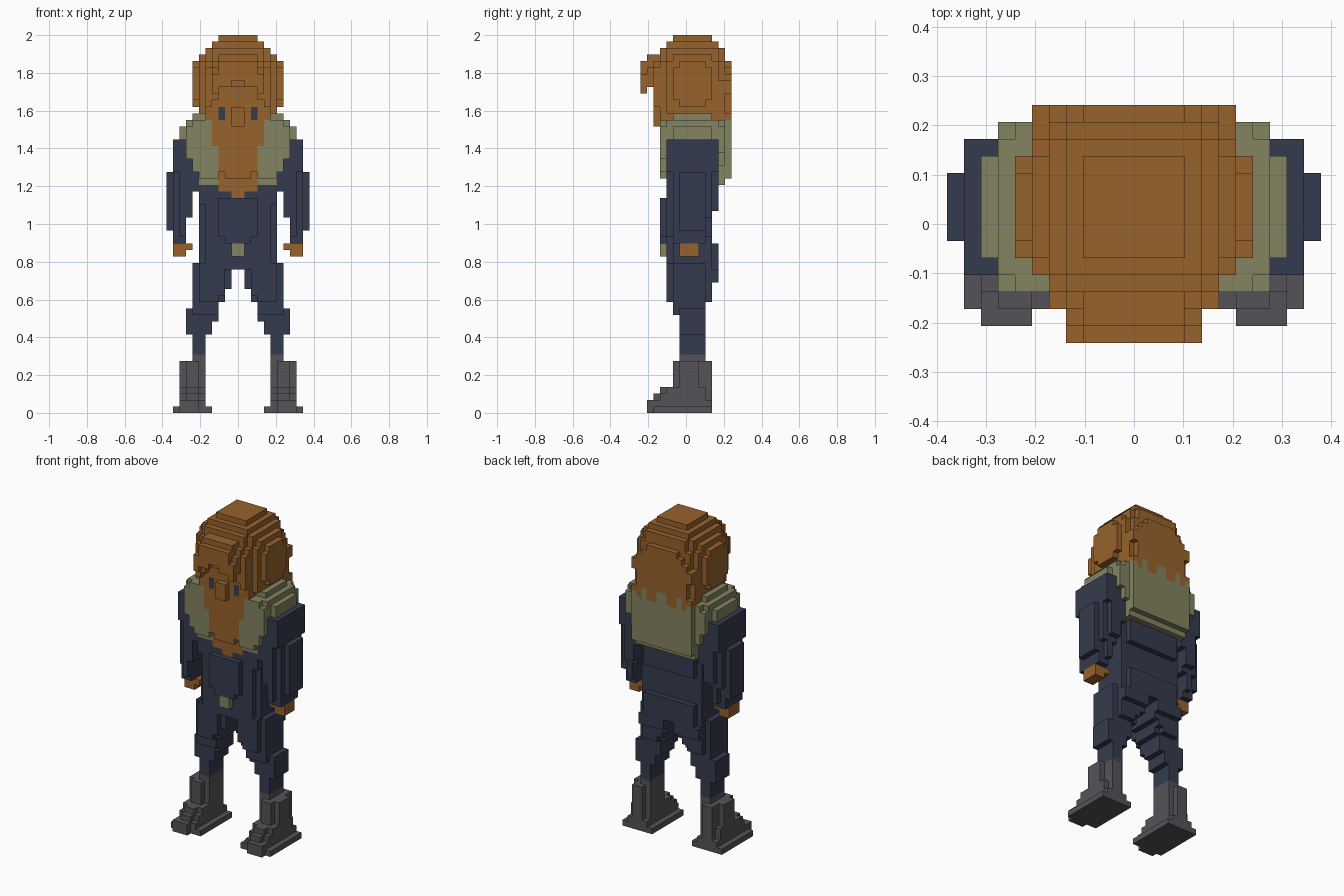
import bpy, bmesh, math

if "Cube" in bpy.data.objects:
    bpy.data.objects.remove(bpy.data.objects["Cube"])

U = 2 / 58          # edge length of one small cube


def material(name, r, g, b):
    m = bpy.data.materials.new(name)
    lin = [((c / 255 + 0.055) / 1.055) ** 2.4 for c in (r, g, b)]
    m.diffuse_color = (*lin, 1)
    m.use_nodes = True
    m.node_tree.nodes["Principled BSDF"].inputs["Base Color"].default_value = m.diffuse_color
    return m


BROWN = material("hair_brown", 151, 98, 44)
OLIVE = material("fur_olive", 131, 131, 97)
NAVY = material("cloth_navy", 53, 59, 78)
GREY = material("boot_grey", 84, 83, 88)

parts, taken = [], set()


def wide(h, y0, y1, z0, z1):
    """Box centred on x = 0."""
    return [(-h, h, y0, y1, z0, z1)]


def pair(x0, x1, y0, y1, z0, z1):
    """Box on the +x side and its mirror."""
    return [(x0, x1, y0, y1, z0, z1), (-x1, -x0, y0, y1, z0, z1)]


def part(name, mat, *groups):
    """Fill the boxes with cubes; parts listed first keep shared cubes."""
    cells = {(x, y, z) for g in groups for a, b, c, d, e, f in g
             for x in range(a, b) for y in range(c, d) for z in range(e, f)}
    cells -= taken
    taken.update(cells)
    parts.append((name, mat, cells))


def build(name, mat, cells):
    """Skin the cubes with their exposed faces and merge flat areas."""
    bm = bmesh.new()
    verts = {}

    def vert(p):
        if p not in verts:
            verts[p] = bm.verts.new([c * U for c in p])
        return verts[p]

    for c in sorted(cells):
        for axis in range(3):
            for s in (0, 1):
                n = list(c)
                n[axis] += 2 * s - 1
                if tuple(n) in taken:
                    continue
                quad = []
                for i, j in ((0, 0), (1, 0), (1, 1), (0, 1)):
                    p = list(c)
                    p[axis] += s
                    p[(axis + 1) % 3] += i
                    p[(axis + 2) % 3] += j
                    quad.append(vert(tuple(p)))
                bm.faces.new(quad if s else quad[::-1])
    bmesh.ops.dissolve_limit(bm, angle_limit=math.radians(1),
                             verts=bm.verts[:], edges=bm.edges[:])
    me = bpy.data.meshes.new(name)
    bm.to_mesh(me)
    bm.free()
    me.materials.append(mat)
    bpy.context.collection.objects.link(bpy.data.objects.new(name, me))


# Face details
part("eyes", NAVY, pair(2, 3, -4, -3, 45, 47))
part("nose", BROWN, wide(1, -5, -3, 44, 47))
part("buckle", OLIVE, wide(1, -4, -3, 24, 26))

# Beard narrowing to a tip
part("beard", BROWN,
     wide(5, -3, -2, 41, 45), wide(4, -4, -2, 41, 45),
     wide(4, -3, -2, 38, 41), wide(3, -4, -2, 37, 41),
     wide(3, -3, -2, 34, 37), wide(2, -4, -2, 36, 37),
     wide(1, -3, -2, 33, 35))

# Rounded head
part("head", BROWN,
     wide(3, -2, 4, 40, 58), wide(4, -3, 5, 40, 57),
     wide(4, -4, 6, 45, 56), wide(5, -3, 5, 45, 56),
     wide(5, -4, 6, 45, 54), wide(6, -2, 4, 46, 55),
     wide(6, -3, 5, 46, 54), wide(6, 4, 6, 48, 51),
     wide(7, -1, 3, 47, 54), wide(7, -2, 4, 48, 53))

# Fringe overhanging the face, and ragged back hair
part("fringe", BROWN,
     wide(5, -5, -3, 50, 53), wide(4, -5, -3, 50, 54),
     pair(3, 5, -5, -3, 48, 50), pair(4, 5, -5, -3, 47, 48),
     wide(3, -6, -4, 50, 55), wide(4, -6, -4, 50, 53),
     pair(1, 4, -7, -4, 50, 52), wide(3, -7, -4, 51, 54),
     pair(3, 4, -7, -6, 49, 50))
part("back_hair", BROWN,
     wide(3, 5, 7, 46, 54), wide(4, 5, 7, 46, 53),
     wide(5, 5, 7, 46, 52), wide(6, 5, 7, 49, 51),
     wide(6, 2, 6, 46, 48), pair(4, 6, 4, 7, 45, 46),
     pair(1, 3, 4, 7, 44, 46), pair(4, 5, 5, 7, 44, 46))

# Fur mantle: shoulders, lapels and back
part("fur_mantle", OLIVE,
     pair(3, 7, -2, 4, 42, 46), pair(3, 8, -3, 5, 42, 45),
     pair(3, 8, -4, 6, 42, 44), pair(3, 7, -4, 6, 42, 45),
     pair(3, 9, -2, 4, 41, 44),
     pair(3, 6, -4, -2, 36, 44), pair(3, 6, -3, -2, 35, 36),
     pair(6, 7, -4, -2, 37, 44), pair(7, 8, -4, -2, 39, 44),
     wide(6, 4, 7, 36, 45), wide(4, 4, 7, 45, 46), wide(6, 4, 6, 35, 36),
     pair(6, 7, 4, 6, 38, 44), pair(7, 8, 4, 6, 40, 44))

# Torso with a raised chest panel
part("torso", NAVY,
     wide(5, -3, 4, 22, 42), wide(6, -2, 4, 22, 42),
     wide(6, -3, 0, 32, 42), wide(5, 3, 5, 31, 36))
part("chest_panel", NAVY, wide(3, -4, -3, 27, 33), wide(2, -4, -3, 26, 27))

# Arms and hands
part("arms", NAVY,
     pair(6, 10, -3, 5, 37, 42), pair(6, 9, -3, 5, 34, 37),
     pair(7, 9, -3, 5, 31, 34), pair(9, 10, -2, 4, 30, 37),
     pair(7, 9, -3, 4, 30, 31), pair(8, 9, -3, 4, 27, 30),
     pair(9, 10, -2, 3, 26, 30), pair(8, 9, -2, 3, 26, 27),
     pair(10, 11, -1, 3, 28, 37))
part("hands", BROWN, pair(7, 10, -1, 2, 25, 26), pair(8, 10, -1, 2, 24, 25))

# Hips and legs stepping outwards to the knees
part("hips", NAVY, wide(5, 3, 5, 22, 26), pair(1, 6, 3, 5, 20, 22))
part("legs", NAVY,
     pair(1, 7, -2, 3, 19, 23), pair(2, 6, -3, 4, 18, 23),
     pair(1, 2, -2, 4, 19, 23),
     pair(2, 7, -2, 3, 17, 19), pair(3, 6, -3, 4, 17, 18),
     pair(3, 7, -2, 3, 15, 17), pair(3, 7, -1, 3, 14, 15),
     pair(4, 8, -1, 3, 12, 14), pair(7, 8, -1, 3, 14, 16),
     pair(5, 7, -1, 3, 9, 12))

# Boots
part("boots", GREY,
     pair(5, 7, -1, 3, 8, 9), pair(6, 8, -2, 4, 2, 8),
     pair(5, 8, -1, 3, 2, 8), pair(8, 9, -1, 2, 2, 8),
     pair(6, 8, -4, 3, 1, 4), pair(5, 9, -3, 3, 1, 4),
     pair(6, 8, -5, 3, 1, 3), pair(5, 9, -4, 3, 1, 3),
     pair(5, 9, -5, 4, 1, 2), pair(4, 10, -5, 4, 0, 1),
     pair(6, 9, -6, -4, 0, 2))

for p in parts:
    build(*p)
